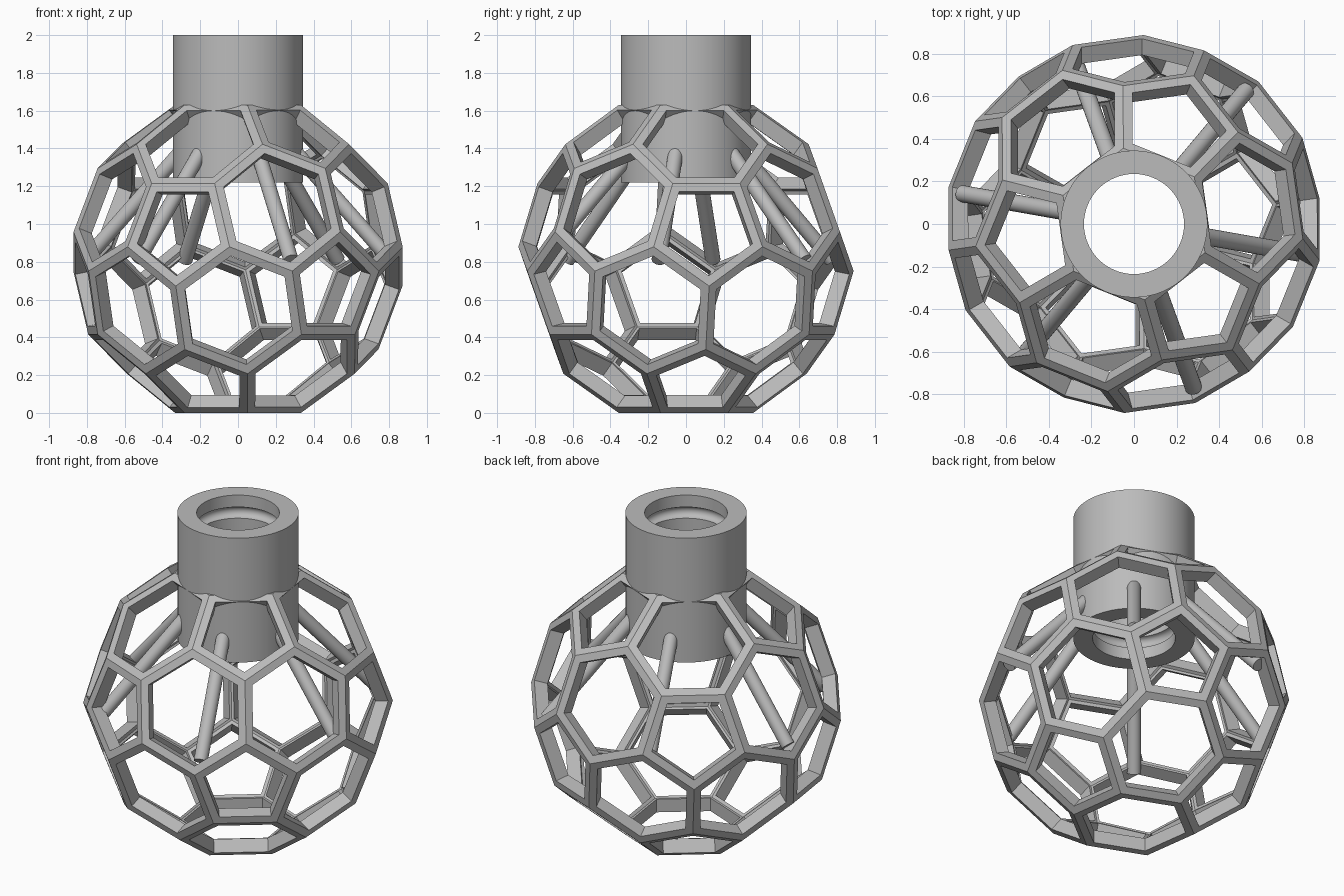
import bpy, bmesh
from math import radians, pi, sin, cos
from mathutils import Vector, Matrix

if "Cube" in bpy.data.objects:
    bpy.data.objects.remove(bpy.data.objects["Cube"], do_unlink=True)

grey = bpy.data.materials.new("light_grey")
grey.use_nodes = True
COLOUR = (0.5, 0.5, 0.5, 1)
grey.diffuse_color = COLOUR
grey.node_tree.nodes["Principled BSDF"].inputs["Base Color"].default_value = COLOUR

CENTRE_Z = 0.815      # cage centre, also its hexagon distance
BAR = 0.045           # half width of a cage bar
INNER = 0.9           # inner cage size relative to the outer


def finish(name, bm, smooth=False):
    bmesh.ops.remove_doubles(bm, verts=bm.verts, dist=1e-4)
    bmesh.ops.recalc_face_normals(bm, faces=bm.faces)
    mesh = bpy.data.meshes.new(name)
    bm.to_mesh(mesh)
    bm.free()
    obj = bpy.data.objects.new(name, mesh)
    bpy.context.collection.objects.link(obj)
    mesh.materials.append(grey)
    if smooth:
        bpy.ops.object.select_all(action="DESELECT")
        obj.select_set(True)
        bpy.context.view_layer.objects.active = obj
        bpy.ops.object.shade_smooth_by_angle(angle=radians(35))
    return obj


def cage_polygons():
    """Hexagons and pentagons of an icosahedron with its corners cut off."""
    ico = bmesh.new()
    bmesh.ops.create_icosphere(ico, subdivisions=1, radius=1)
    ico.faces.ensure_lookup_table()
    base = ico.faces[0]
    mid = base.calc_center_median()
    ico.transform(mid.rotation_difference(Vector((0, 0, 1))).to_matrix().to_4x4())
    corner = base.verts[0].co
    turn = radians(-52) - Vector((1, 0)).angle_signed(corner.xy) * -1
    ico.transform(Matrix.Rotation(turn, 4, "Z"))
    ico.transform(Matrix.Scale(CENTRE_Z / base.calc_center_median().length, 4))
    polygons = []
    for f in ico.faces:
        ring = [v.co for v in f.verts]
        hexagon = []
        for a, b in zip(ring, ring[1:] + ring[:1]):
            hexagon += [a.lerp(b, 1 / 3), a.lerp(b, 2 / 3)]
        polygons.append(hexagon)
    for v in ico.verts:
        points = [v.co.lerp(e.other_vert(v).co, 1 / 3) for e in v.link_edges]
        mid = sum(points, Vector()) / len(points)
        u = (points[0] - mid).normalized()
        w = v.co.normalized().cross(u)
        points.sort(key=lambda p: math_angle((p - mid).dot(u), (p - mid).dot(w)))
        polygons.append(points)
    ico.free()
    return polygons


def math_angle(x, y):
    return Vector((1, 0)).angle_signed(Vector((x, y)))


# Open cage: each polygon gets an outer rim, straight hole walls and an inner rim
bm = bmesh.new()
for poly in cage_polygons():
    mid = sum(poly, Vector()) / len(poly)
    apothem = ((poly[0] + poly[1]) / 2 - mid).length
    hole = [mid + (p - mid) * (1 - BAR / apothem) for p in poly]
    loops = [poly, hole, [p - mid * (1 - INNER) for p in hole], [p * INNER for p in poly]]
    rows = [[bm.verts.new(p) for p in loop] for loop in loops]
    for outer, inner in zip(rows, rows[1:]):
        for i in range(len(poly)):
            j = (i + 1) % len(poly)
            bm.faces.new((outer[i], outer[j], inner[j], inner[i]))
cage = finish("open_cage", bm)
cage.location.z = CENTRE_Z

# Collar: turned tube with a round groove near each end of the bore
OUT, BORE, TOP, BOTTOM = 0.345, 0.235, 2.0, 1.22
profile = [(BORE, BOTTOM), (OUT, BOTTOM), (OUT, TOP), (BORE, TOP)]
for groove_z in (TOP - 0.11, BOTTOM + 0.11):
    for k in range(9):
        a = pi * k / 8
        profile.append((BORE + 0.035 * sin(a), groove_z + 0.035 * cos(a)))
bm = bmesh.new()
ring = [bm.verts.new((r, 0, z)) for r, z in profile]
edges = [bm.edges.new((a, b)) for a, b in zip(ring, ring[1:] + ring[:1])]
bmesh.ops.spin(bm, geom=ring + edges, cent=(0, 0, 0), axis=(0, 0, 1),
               angle=2 * pi, steps=64)
finish("collar", bm, smooth=True)

# Six sloping struts from the collar down to the cage
for i in range(6):
    spin = Matrix.Rotation(radians(50 + 60 * i), 3, "Z")
    start = spin @ Vector((0.30, 0, 1.39))
    end = spin @ Vector((0.82, 0, 0.81))
    axis = end - start
    bm = bmesh.new()
    place = Matrix.Translation((start + end) / 2) @ axis.to_track_quat("Z", "Y").to_matrix().to_4x4()
    bmesh.ops.create_cone(bm, cap_ends=True, segments=24, radius1=0.04, radius2=0.04,
                          depth=axis.length, matrix=place)
    finish(f"strut_{i + 1}", bm, smooth=True)
